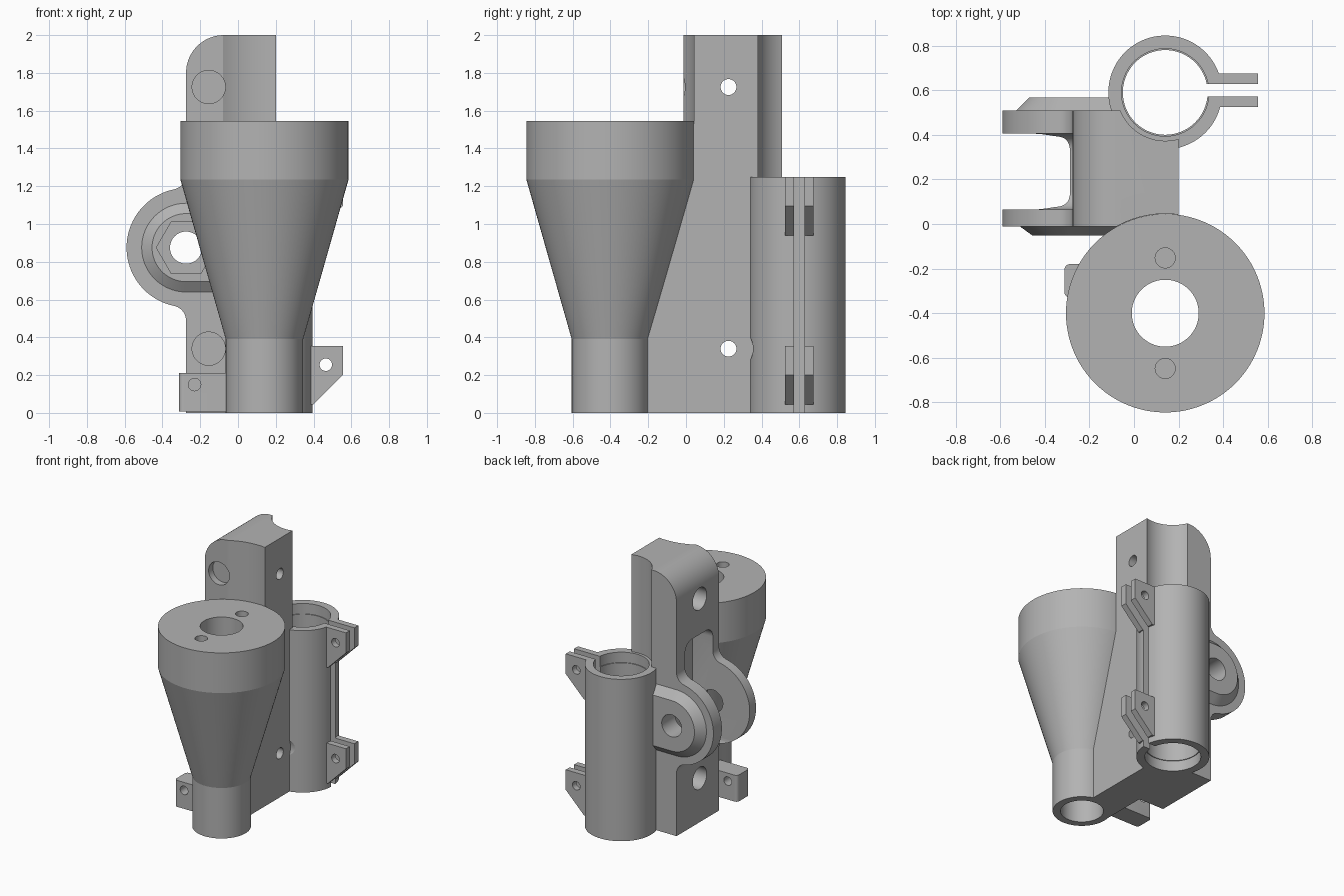
import bpy, bmesh, math
from mathutils import Vector

cube = bpy.data.objects.get("Cube")
if cube:
    bpy.data.objects.remove(cube, do_unlink=True)

grey = bpy.data.materials.new("plain grey")
grey.use_nodes = True
grey.diffuse_color = (0.45, 0.45, 0.45, 1)
bsdf = next(n for n in grey.node_tree.nodes if n.type == 'BSDF_PRINCIPLED')
bsdf.inputs["Base Color"].default_value = (0.45, 0.45, 0.45, 1)


def finish(name, bm):
    bmesh.ops.recalc_face_normals(bm, faces=bm.faces)
    mesh = bpy.data.meshes.new(name)
    bm.to_mesh(mesh)
    bm.free()
    mesh.materials.append(grey)
    obj = bpy.data.objects.new(name, mesh)
    bpy.context.collection.objects.link(obj)
    return obj


def arc(cx, cy, r, start, end, n=24):
    angles = [math.radians(start + (end - start) * i / n) for i in range(n + 1)]
    return [(cx + r * math.cos(a), cy + r * math.sin(a)) for a in angles]


def circle(cx, cy, r, n=64):
    return arc(cx, cy, r, 0, 360, n)[:-1]


def rounded_rect(u0, u1, v0, v1, r):
    return (arc(u1 - r, v1 - r, r, 0, 90, 8) + arc(u0 + r, v1 - r, r, 90, 180, 8)
            + arc(u0 + r, v0 + r, r, 180, 270, 8) + arc(u1 - r, v0 + r, r, 270, 360, 8))


def prism(name, outline, axis, lo, hi, end_outline=None):
    """Extrude an outline along an axis, optionally tapering to a second outline."""
    def place(p, h):
        return {'x': (h, p[0], p[1]), 'y': (p[0], h, p[1]), 'z': (p[0], p[1], h)}[axis]
    bm = bmesh.new()
    a = [bm.verts.new(place(p, lo)) for p in outline]
    b = [bm.verts.new(place(p, hi)) for p in (end_outline or outline)]
    bm.faces.new(a)
    bm.faces.new(b)
    for i in range(len(a)):
        j = (i + 1) % len(a)
        bm.faces.new((a[i], a[j], b[j], b[i]))
    return finish(name, bm)


def box(name, x0, x1, y0, y1, z0, z1):
    return prism(name, [(x0, y0), (x1, y0), (x1, y1), (x0, y1)], 'z', z0, z1)


def lathe(name, profile, cx, cy, n=96):
    """Turn a closed (radius, height) profile around a vertical axis."""
    bm = bmesh.new()
    rings = []
    for i in range(n):
        a = math.tau * i / n
        rings.append([bm.verts.new((cx + r * math.cos(a), cy + r * math.sin(a), z))
                      for r, z in profile])
    m = len(profile)
    for i in range(n):
        p, q = rings[i], rings[(i + 1) % n]
        for k in range(m):
            bm.faces.new((p[k], q[k], q[(k + 1) % m], p[(k + 1) % m]))
    return finish(name, bm)


def cut(obj, *cutters):
    for cutter in cutters:
        mod = obj.modifiers.new("cut", 'BOOLEAN')
        mod.operation, mod.solver, mod.object = 'DIFFERENCE', 'EXACT', cutter
    bpy.context.view_layer.update()
    graph = bpy.context.evaluated_depsgraph_get()
    mesh = bpy.data.meshes.new_from_object(obj.evaluated_get(graph))
    obj.modifiers.clear()
    obj.data = mesh
    for cutter in cutters:
        bpy.data.objects.remove(cutter, do_unlink=True)


def hole(axis, u, v, r, lo, hi, n=64):
    obj = prism("cutter", circle(u, v, r, n), axis, lo, hi)
    obj.hide_render = True
    return obj


CONE, TUBE = (0.14, -0.40), (0.14, 0.59)
PX, PZ, PR = -0.275, 0.875, 0.315      # pivot centre and lug radius
FRONT, BACK = -0.012, 0.508
BOLTS = (0.34, 1.725)

# Main body: upright block whose side swells into the pivot lugs
f = 0.08
d = math.sqrt((PR + f) ** 2 - f ** 2)
t = math.degrees(math.atan2(d, f))
outline = [(0.2, 0), (0.2, 2)] + arc(PX + 0.2, 1.8, 0.2, 90, 180)
outline += arc(PX - f, PZ + d, f, 0, -t, 10)
outline += arc(PX, PZ, PR, 180 - t, 180 + t, 48)[1:-1]
outline += arc(PX - f, PZ - d, f, t, 0, 10) + [(PX, 0)]
body = prism("main_body", outline, 'y', FRONT, BACK)

slot = prism("cutter", rounded_rect(0.065, 0.405, 0.53, 1.45, 0.08), 'x', -0.8, -0.1)
cut(body, slot,
    hole('z', *TUBE, 0.217, -0.1, 2.1, 96),
    hole('z', *CONE, 0.446, 1.53, 2.1, 96),
    hole('y', PX, PZ, 0.085, -0.2, 0.8),
    hole('y', PX, PZ, 0.157, -0.2, 0.02, 6))
for z in BOLTS:
    cut(body, hole('x', 0.225, z, 0.042, -0.5, 0.5, 32),
        hole('x', 0.225, z, 0.085, -0.5, -0.17),
        hole('y', -0.155, z, 0.088, -0.2, 0.04))


# Chamfered bosses outside each lug
def stadium(r):
    return [(-0.07, PZ - r), (-0.07, PZ + r)] + arc(PX, PZ, r, 90, 270, 40)


for name, y0, y1, r0, r1 in (("front_boss", FRONT, -0.052, 0.235, 0.18),
                             ("back_boss", BACK, 0.568, 0.255, 0.195)):
    boss = prism(name, stadium(r0), 'y', y0, y1, stadium(r1))
    cut(boss, hole('y', PX, PZ, 0.085, -0.2, 0.8))
    if name == "front_boss":
        cut(boss, hole('y', PX, PZ, 0.157, -0.2, 0.02, 6))

# Funnel with a straight bore and two small holes in its top
funnel = lathe("funnel", [(0.205, 0), (0.205, 0.39), (0.445, 1.235), (0.445, 1.545),
                          (0.15, 1.545), (0.15, 0)], *CONE)
cut(funnel, *[hole('z', CONE[0], CONE[1] + s * 0.248, 0.045, 1.42, 1.7, 32) for s in (-1, 1)])

# Web joining the funnel to the body
web = box("funnel_web", -0.06, 0.2, CONE[1], 0, 0, 1.5)
cut(web, hole('z', *CONE, 0.152, -0.1, 1.7, 96))

# Split clamp tube with stepped bore
w, n = 0.196, 0.19
tube = lathe("clamp_tube", [(0.255, 0), (0.255, 1.25), (w, 1.25), (w, 1.17), (n, 1.17),
                            (n, 0.76), (w, 0.76), (w, 0.49), (n, 0.49), (n, 0.08),
                            (w, 0.08), (w, 0)], *TUBE)
cut(tube, box("cutter", 0.2, 0.7, 0.572, 0.627, -0.1, 1.4),
    hole('x', 0.225, BOLTS[0], 0.13, 0.2, 0.6))

# Clamp ears in two pairs
for level, top in (("lower", 0.355), ("upper", 1.25)):
    for side, y0, y1 in (("front", 0.525, 0.572), ("back", 0.627, 0.675)):
        shape = [(0.355, top), (0.555, top), (0.555, top - 0.155),
                 (0.4, top - 0.31), (0.355, top - 0.31)]
        ear = prism(f"{level}_{side}_clamp_ear", shape, 'y', y0, y1)
        cut(ear, hole('y', 0.465, top - 0.1, 0.033, 0.4, 0.8, 32))

# Small side bracket at the foot of the funnel
bracket = prism("side_bracket", rounded_rect(-0.312, 0, -0.33, -0.18, 0.025), 'z', 0.008, 0.212)
cut(bracket, hole('y', -0.23, 0.15, 0.033, -0.5, 0, 32),
    hole('z', *CONE, 0.17, -0.1, 0.5))

# Smooth curved faces, keep edges crisp
for obj in bpy.context.scene.objects:
    obj.select_set(obj.type == 'MESH')
bpy.context.view_layer.objects.active = body
bpy.ops.object.shade_smooth_by_angle(angle=math.radians(15))
